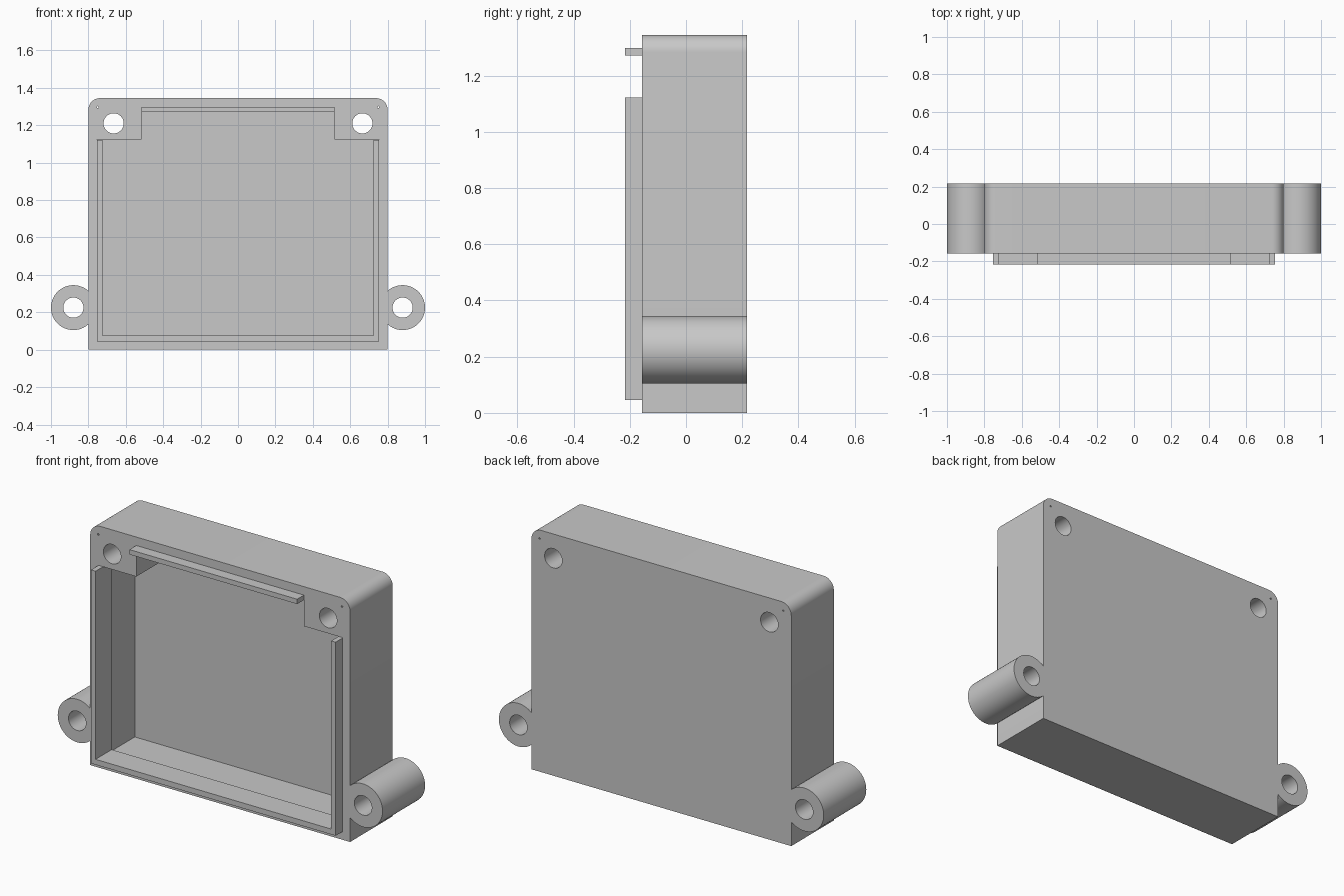
import bpy, bmesh
from math import cos, sin, radians

if "Cube" in bpy.data.objects:
    bpy.data.objects.remove(bpy.data.objects["Cube"])

FRONT, BACK = -0.157, 0.217
LIP_FRONT, LIP_BACK = -0.217, -0.075   # the lip reaches into the cavity
FLOOR = 0.168                          # inner face of the back wall
HALF, HEIGHT, ROUND = 0.8, 1.345, 0.062

grey = bpy.data.materials.new("plain grey")
grey.use_nodes = True
GREY = (0.58, 0.58, 0.58, 1)
grey.diffuse_color = GREY
grey.node_tree.nodes["Principled BSDF"].inputs["Base Color"].default_value = GREY


def arc(cx, cz, r, start, end, steps):
    """Points on an arc in the x-z plane, angles in degrees."""
    angles = [radians(start + (end - start) * i / steps) for i in range(steps + 1)]
    return [(cx + r * cos(a), cz + r * sin(a)) for a in angles]


def mirrored(points):
    """The same points on the other side, in reverse order."""
    return [(-x, z) for x, z in reversed(points)]


def prism(name, outline, y0, y1):
    """Extrude an x-z outline from y0 to y1."""
    bm = bmesh.new()
    face = bm.faces.new([bm.verts.new((x, y0, z)) for x, z in outline])
    out = bmesh.ops.extrude_face_region(bm, geom=[face])
    verts = [v for v in out["geom"] if isinstance(v, bmesh.types.BMVert)]
    bmesh.ops.translate(bm, vec=(0, y1 - y0, 0), verts=verts)
    bmesh.ops.recalc_face_normals(bm, faces=bm.faces)
    mesh = bpy.data.meshes.new(name)
    bm.to_mesh(mesh)
    bm.free()
    mesh.materials.append(grey)
    obj = bpy.data.objects.new(name, mesh)
    bpy.context.collection.objects.link(obj)
    return obj


def select(obj):
    bpy.ops.object.select_all(action='DESELECT')
    obj.select_set(True)
    bpy.context.view_layer.objects.active = obj


def cut(obj, outline, y0=-0.4, y1=0.4):
    """Cut a prism-shaped opening and discard the cutter."""
    cutter = prism("cutter", outline, y0, y1)
    cutter.hide_render = True
    mod = obj.modifiers.new("cut", 'BOOLEAN')
    mod.operation, mod.solver, mod.object = 'DIFFERENCE', 'EXACT', cutter
    select(obj)
    bpy.ops.object.modifier_apply(modifier=mod.name)
    bpy.data.objects.remove(cutter)


def hole(obj, x, z, r, steps=40):
    cut(obj, arc(x, z, r, 0, 360, steps)[:-1])


def smooth(obj):
    select(obj)
    bpy.ops.object.shade_smooth_by_angle(angle=radians(30))


# Case body with rounded top corners
cx, cz = HALF - ROUND, HEIGHT - ROUND
body = prism("case_body",
             [(-HALF, 0), (HALF, 0)]
             + arc(cx, cz, ROUND, 0, 90, 12)
             + arc(-cx, cz, ROUND, 90, 180, 12), FRONT, BACK)

# Thin-walled cavity, stepped round the two screw posts
half_cavity = [(0.753, 0.045), (0.753, 1.125), (0.516, 1.125), (0.516, 1.298)]
cut(body, half_cavity + mirrored(half_cavity), -0.4, FLOOR)

# Screw holes and pin holes in the posts
for side in (-1, 1):
    hole(body, side * 0.665, 1.21, 0.054)
    hole(body, side * 0.75, 1.297, 0.005, 8)
smooth(body)

# Locating lip set inside the cavity: U-shaped rim and top bar
outer = [(0.753, 1.122), (0.753, 0.045)]
inner = [(0.725, 0.075), (0.725, 1.122)]
prism("lip_rim", outer + mirrored(outer) + mirrored(inner) + inner,
      LIP_FRONT, LIP_BACK)
bar_end = [(0.516, 1.271), (0.516, 1.298)]
prism("lip_top_bar", bar_end + mirrored(bar_end), LIP_FRONT, LIP_BACK)

# Mounting lugs on both sides, flat against the case
for side, name in ((1, "left_lug"), (-1, "right_lug")):
    points = [(side * x, z) for x, z in arc(0.88, 0.225, 0.12, -131.8, 131.8, 48)]
    lug = prism(name, points, FRONT, BACK)
    hole(lug, side * 0.88, 0.225, 0.054)
    smooth(lug)
